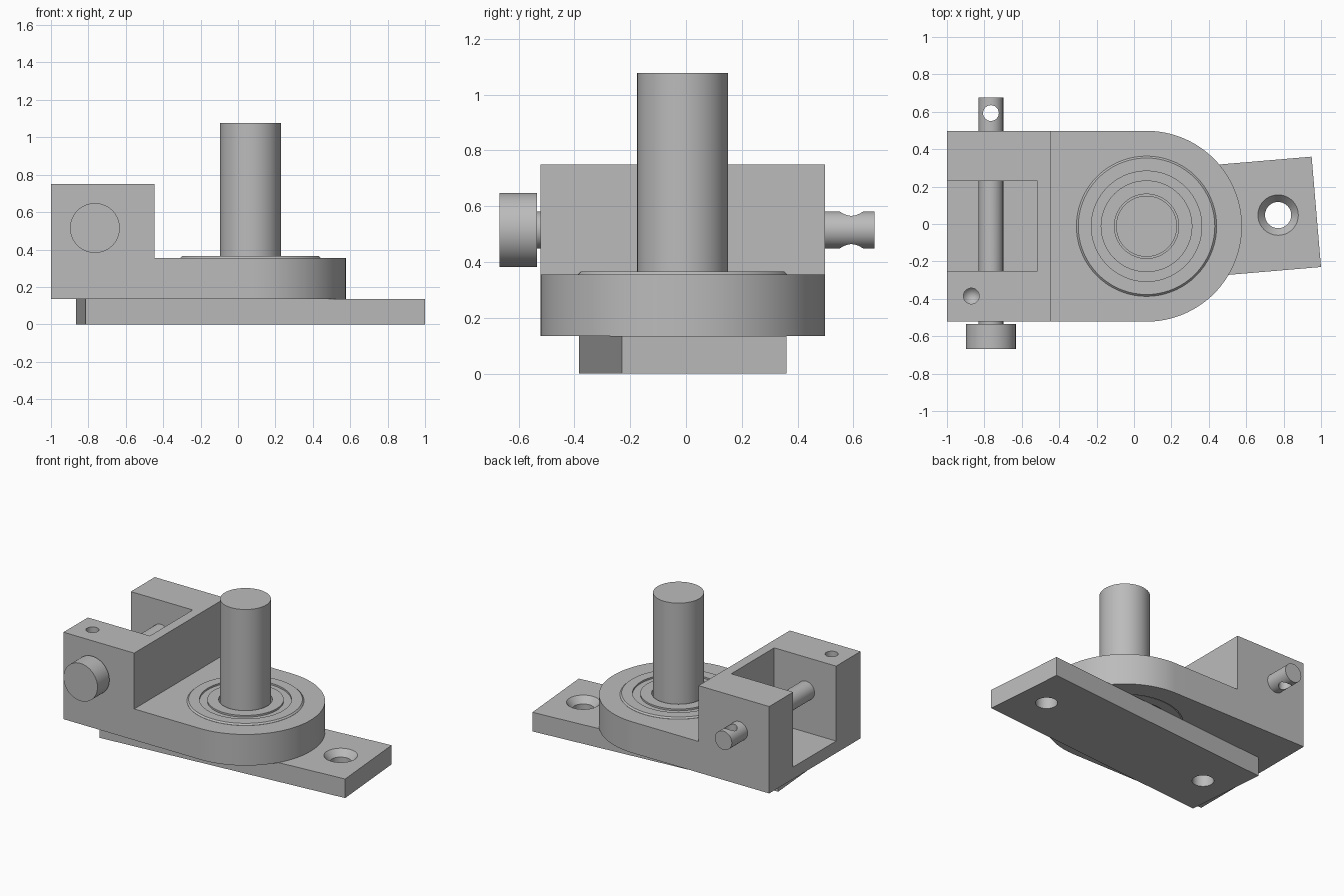
import bpy
import bmesh
import math
from mathutils import Matrix, Vector

default = bpy.data.objects.get("Cube")
if default:
    bpy.data.objects.remove(default, do_unlink=True)

# One grey metal for every part
metal = bpy.data.materials.new("grey_metal")
metal.use_nodes = True
GREY = (0.5, 0.5, 0.5, 1)
metal.diffuse_color = GREY
metal.node_tree.nodes["Principled BSDF"].inputs["Base Color"].default_value = GREY

CX, CY = 0.067, -0.012          # pivot axis
PLATE_TOP, ARM_TOP, BLOCK_TOP = 0.135, 0.355, 0.75
PIN_X, PIN_Z = -0.765, 0.515


def finish(name, bm):
    bmesh.ops.recalc_face_normals(bm, faces=bm.faces)
    mesh = bpy.data.meshes.new(name)
    bm.to_mesh(mesh)
    bm.free()
    mesh.materials.append(metal)
    obj = bpy.data.objects.new(name, mesh)
    bpy.context.collection.objects.link(obj)
    return obj


def prism(name, outline, z0, z1):
    """Extrude an outline of (x, y) points from z0 to z1."""
    bm = bmesh.new()
    face = bm.faces.new([bm.verts.new((x, y, z0)) for x, y in outline])
    res = bmesh.ops.extrude_face_region(bm, geom=[face])
    verts = [v for v in res["geom"] if isinstance(v, bmesh.types.BMVert)]
    bmesh.ops.translate(bm, verts=verts, vec=(0, 0, z1 - z0))
    return finish(name, bm)


def box(name, x0, x1, y0, y1, z0, z1):
    return prism(name, [(x0, y0), (x1, y0), (x1, y1), (x0, y1)], z0, z1)


def lathe(name, profile, matrix, closed=False, steps=72):
    """Turn (radius, height) points around the local z axis."""
    bm = bmesh.new()
    verts = [bm.verts.new((r, 0, h)) for r, h in profile]
    pairs = list(zip(verts, verts[1:]))
    if closed:
        pairs.append((verts[-1], verts[0]))
    edges = [bm.edges.new(p) for p in pairs]
    bmesh.ops.spin(bm, geom=verts + edges, cent=(0, 0, 0), axis=(0, 0, 1),
                   angle=math.tau, steps=steps)
    bmesh.ops.remove_doubles(bm, verts=bm.verts, dist=1e-5)
    bm.transform(matrix)
    return finish(name, bm)


def rod(name, r, h0, h1, matrix):
    return lathe(name, [(0, h0), (r, h0), (r, h1), (0, h1)], matrix)


def activate(obj):
    bpy.ops.object.select_all(action="DESELECT")
    obj.select_set(True)
    bpy.context.view_layer.objects.active = obj


def boolean(obj, tool, operation="DIFFERENCE"):
    mod = obj.modifiers.new("cut", "BOOLEAN")
    mod.operation, mod.object, mod.solver = operation, tool, "EXACT"
    activate(obj)
    bpy.ops.object.modifier_apply(modifier=mod.name)
    bpy.data.objects.remove(tool, do_unlink=True)


pivot = Matrix.Translation((CX, CY, 0))

# Base plate, turned slightly, with two countersunk holes
plate = box("base_plate", -0.911, 0.911, -0.296, 0.296, 0, PLATE_TOP)
for side in (-1, 1):
    sink = [(0, -0.1), (0.07, -0.1), (0.07, 0.09), (0.108, PLATE_TOP),
            (0.108, 0.2), (0, 0.2)]
    boolean(plate, lathe("cutter", sink, Matrix.Translation((side * 0.706, 0, 0))))
plate.data.transform(pivot @ Matrix.Rotation(math.radians(4.85), 4, "Z"))

# Swing arm: straight sides with a round end
R = 0.51
outline = [(-1, CY - R)]
for i in range(65):
    a = math.pi * (i / 64 - 0.5)
    outline.append((CX + R * math.cos(a), CY + R * math.sin(a)))
outline.append((-1, CY + R))
arm = prism("swing_arm", outline, PLATE_TOP, ARM_TOP)

# Raised clevis block, joined to the arm and then cut open
boolean(arm, box("block", -1, -0.447, CY - R, CY + R, PLATE_TOP, BLOCK_TOP), "UNION")
boolean(arm, box("pocket", -1.2, -0.515, -0.25, 0.23, 0.22, 1))
boolean(arm, rod("bore", 0.375, 0, 0.5, pivot))
drill = [(0, 0.5), (0.042, 0.55), (0.042, 0.9), (0, 0.9)]
boolean(arm, lathe("drill", drill, Matrix.Translation((-0.87, -0.385, 0))))

# Bearing: outer race, recessed shield and inner race
B0, B1 = 0.14, 0.366
outer = [(0.295, B0), (0.365, B0), (0.375, B0 + 0.01), (0.375, B1 - 0.01),
         (0.365, B1), (0.295, B1)]
inner = [(0.172, B0), (0.245, B0), (0.245, B1), (0.172, B1)]
shield = [(0.245, B0 + 0.012), (0.295, B0 + 0.012),
          (0.295, B1 - 0.012), (0.245, B1 - 0.012)]
for name, profile in (("bearing_outer_race", outer), ("bearing_inner_race", inner),
                      ("bearing_shield", shield)):
    lathe(name, profile, pivot, closed=True)

# Upright shaft
rod("pivot_shaft", 0.163, PLATE_TOP, 1.077, pivot)

# Clevis pin along y, with a wide head and a cross hole
along_y = Matrix.Translation((PIN_X, 0, PIN_Z)) @ Matrix.Rotation(-math.pi / 2, 4, "X")
pin_profile = [(0, -0.668), (0.133, -0.668), (0.133, -0.535), (0.066, -0.535),
               (0.066, 0.675), (0, 0.675)]
pin = lathe("clevis_pin", pin_profile, along_y)
boolean(pin, rod("cross_hole", 0.042, 0, 1, Matrix.Translation((PIN_X, 0.593, 0))))

# Smooth round walls, keep corners sharp
for obj in list(bpy.context.scene.objects):
    if obj.type == "MESH" and metal.name in obj.data.materials:
        activate(obj)
        bpy.ops.object.shade_smooth_by_angle(angle=math.radians(30))
